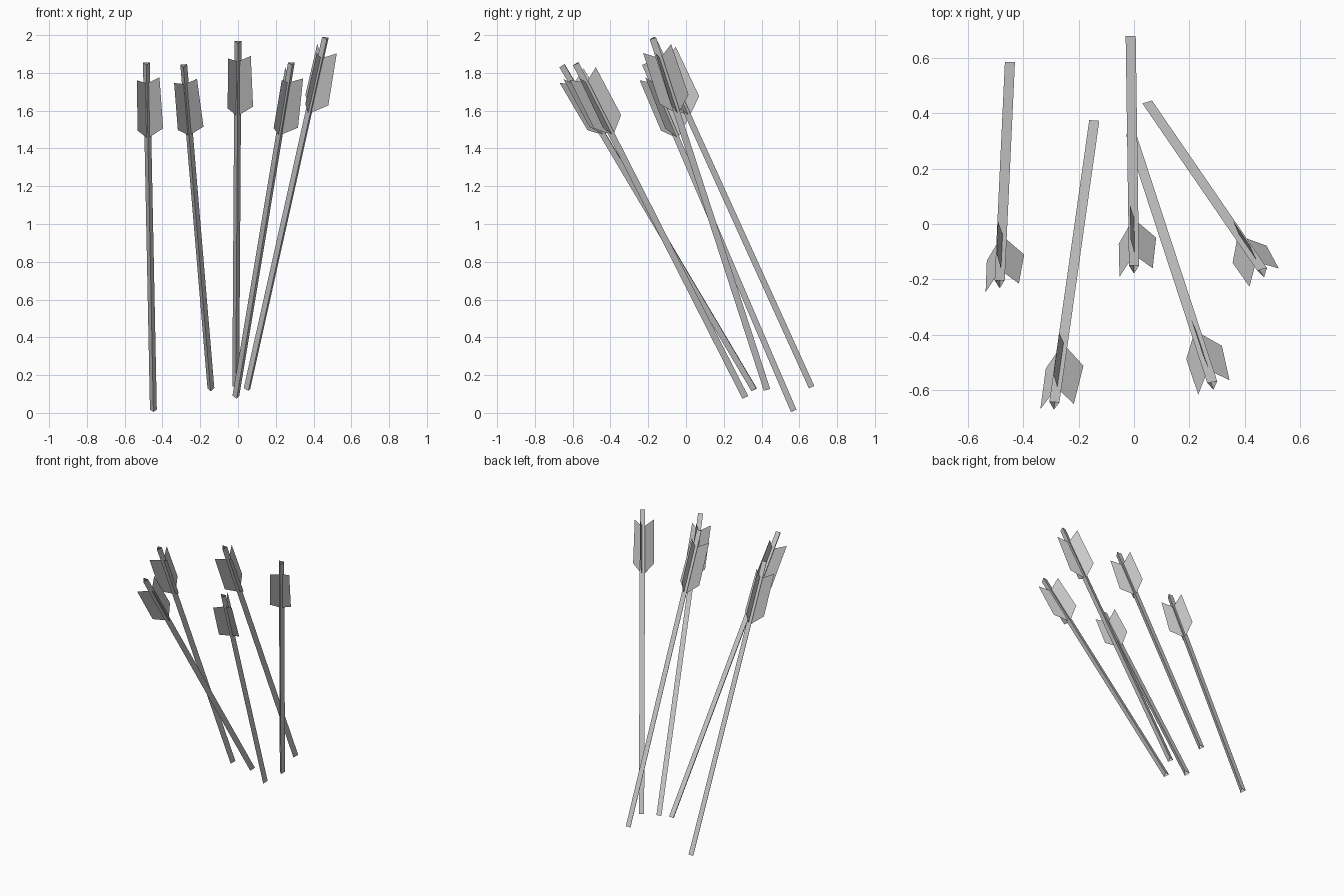
import bpy
import bmesh
from math import sin, cos, radians
from mathutils import Vector, Matrix

cube = bpy.data.objects.get("Cube")
if cube:
    bpy.data.objects.remove(cube, do_unlink=True)

grey = bpy.data.materials.new("plain grey")
grey.use_nodes = True
colour = (0.6, 0.6, 0.6, 1)
grey.diffuse_color = colour
grey.node_tree.nodes["Principled BSDF"].inputs["Base Color"].default_value = colour

SHAFT_RADIUS = 0.021

# Feather vanes: inner edge, outer lower corner, outer upper corner (across the shaft)
VANES = {
    "right": ((0.009, -0.003), (0.082, -0.041), (0.068, -0.031)),
    "upper": ((0.003, 0.009), (-0.013, 0.09), (-0.012, 0.085)),
    "left": ((-0.007, -0.008), (-0.053, -0.066), (-0.052, -0.065)),
}

# Arrows: foot, nock end, roll in degrees
ARROWS = [
    ((-0.448, 0.575, 0.013), (-0.485, -0.213, 1.85), 0),
    ((-0.144, 0.365, 0.125), (-0.288, -0.652, 1.84), -3),
    ((-0.012, 0.67, 0.138), (0, -0.16, 1.965), 0),
    ((-0.01, 0.317, 0.085), (0.284, -0.58, 1.85), 8),
    ((0.05, 0.431, 0.125), (0.465, -0.173, 1.985), 14),
]


def make_object(name, bm, frame):
    mesh = bpy.data.meshes.new(name)
    bm.to_mesh(mesh)
    bm.free()
    mesh.materials.append(grey)
    obj = bpy.data.objects.new(name, mesh)
    obj.matrix_world = frame
    bpy.context.collection.objects.link(obj)


def arrow_frame(foot, nock, roll):
    """Local z runs up the shaft, with the origin at the nock end."""
    axis = (nock - foot).normalized()
    side = (Vector((1, 0, 0)) - axis * axis.x).normalized()
    back = axis.cross(side)
    turn = Matrix((side, back, axis)).transposed().to_4x4()
    return Matrix.Translation(nock) @ turn @ Matrix.Rotation(radians(roll), 4, "Z")


def make_shaft(name, length, frame):
    """Open three-sided tube with its ridge facing down."""
    bm = bmesh.new()
    rings = []
    for z in (-length, 0):
        rings.append([bm.verts.new((SHAFT_RADIUS * cos(radians(a)),
                                    SHAFT_RADIUS * sin(radians(a)), z))
                      for a in (-90, 30, 150)])
    low, high = rings
    for i in range(3):
        j = (i + 1) % 3
        bm.faces.new((low[i], low[j], high[j], high[i]))
    make_object(name, bm, frame)


def make_vane(name, inner, lower, upper, frame):
    """Thin swept feather sheet."""
    bm = bmesh.new()
    corners = [(*inner, -0.424), (*lower, -0.358), (*upper, -0.068), (*inner, -0.11)]
    bm.faces.new([bm.verts.new(c) for c in corners])
    make_object(name, bm, frame)


for number, (foot, nock, roll) in enumerate(ARROWS, 1):
    foot, nock = Vector(foot), Vector(nock)
    frame = arrow_frame(foot, nock, roll)
    make_shaft(f"arrow_{number}_shaft", (nock - foot).length, frame)
    for side, points in VANES.items():
        make_vane(f"arrow_{number}_{side}_vane", *points, frame)
